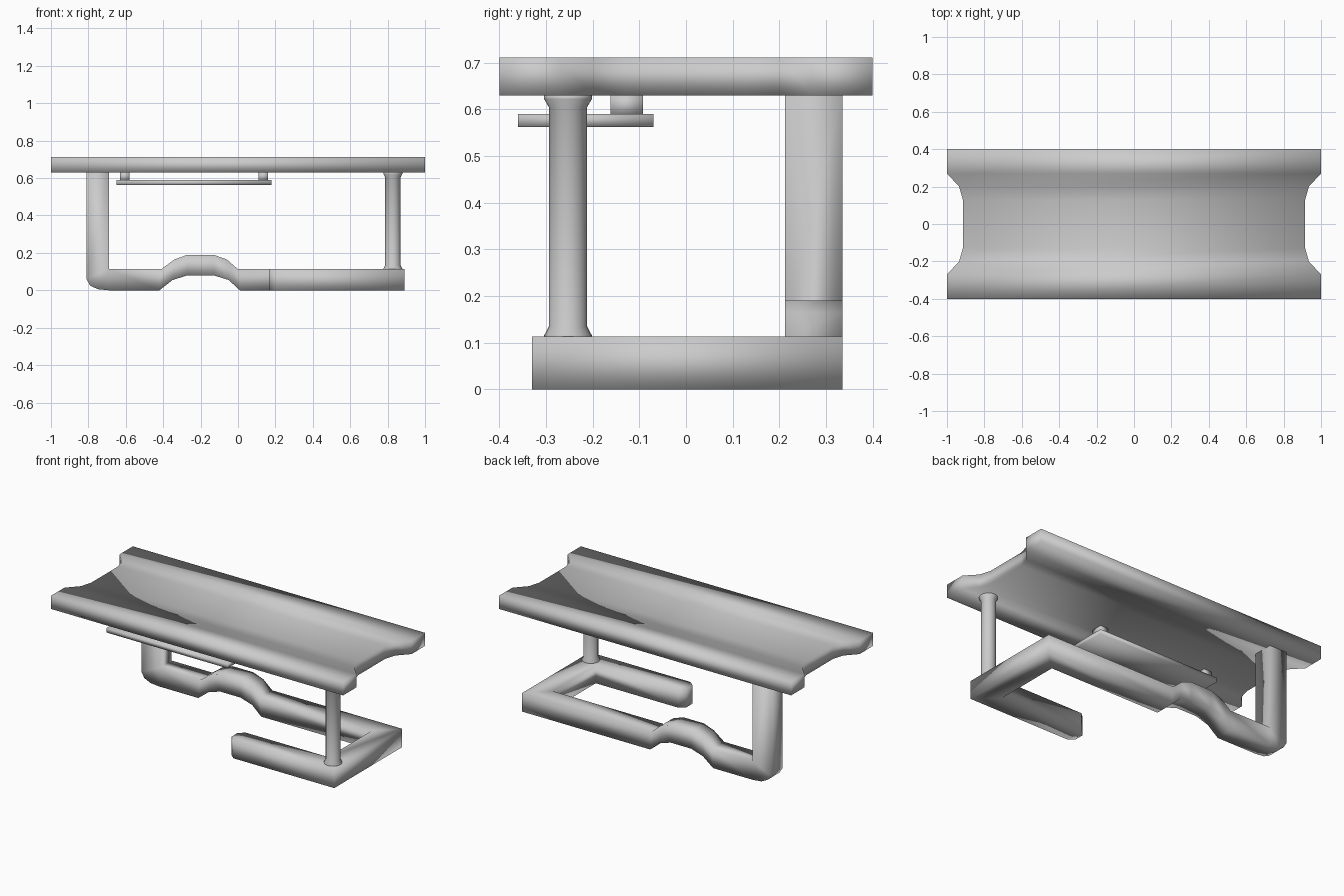
import bpy
import math

cube = bpy.data.objects.get("Cube")
if cube:
    bpy.data.objects.remove(cube, do_unlink=True)

import bmesh

grey = bpy.data.materials.new("light_grey")
grey.use_nodes = True
colour = (0.6, 0.6, 0.6, 1)
grey.diffuse_color = colour
bsdf = next(n for n in grey.node_tree.nodes if n.type == 'BSDF_PRINCIPLED')
bsdf.inputs["Base Color"].default_value = colour
bsdf.inputs["Roughness"].default_value = 0.6


def loft(name, rings):
    """Skin a chain of equal rings, cap both ends and shade smooth."""
    bm = bmesh.new()
    loops = [[bm.verts.new(p) for p in ring] for ring in rings]
    n = len(loops[0])
    for a, b in zip(loops, loops[1:]):
        for i in range(n):
            j = (i + 1) % n
            bm.faces.new((a[i], a[j], b[j], b[i]))
    bm.faces.new(loops[0])
    bm.faces.new(loops[-1])
    bmesh.ops.remove_doubles(bm, verts=bm.verts[:], dist=0.0005)
    bmesh.ops.recalc_face_normals(bm, faces=bm.faces[:])
    for f in bm.faces:
        f.smooth = True
    mesh = bpy.data.meshes.new(name)
    bm.to_mesh(mesh)
    bm.free()
    mesh.materials.append(grey)
    obj = bpy.data.objects.new(name, mesh)
    bpy.context.collection.objects.link(obj)
    return obj


def slab_ring(x0, x1, y, z0, z1):
    return [(x0, y, z0), (x1, y, z0), (x1, y, z1), (x0, y, z1)]


def box(name, x0, x1, y0, y1, z0, z1):
    return loft(name, [slab_ring(x0, x1, y, z0, z1) for y in (y0, y1)])


# Table top: slab with notched ends, symmetric front to back
half = [(1, 0.4), (1, 0.27), (0.935, 0.2), (0.915, 0.13)]
outline = half + [(x, -y) for x, y in reversed(half)]
loft("table_top", [slab_ring(-x, x, y, 0.63, 0.712) for x, y in outline])

# Base frame: upright, back rail with arch, side rail and front arm in one sweep
BACK, INNER, TOP = 0.335, 0.212, 0.113
rail = [  # lower x, z and upper x, z
    (-0.81, 0.635, -0.69, 0.635),
    (-0.81, 0.06, -0.69, TOP),
    (-0.79, 0.025, -0.69, TOP),
    (-0.75, 0.006, -0.69, TOP),
    (-0.69, 0, -0.69, TOP),
    (-0.42, 0, -0.41, TOP),
    (-0.35, 0.055, -0.34, 0.165),
    (-0.27, 0.08, -0.27, 0.19),
    (-0.13, 0.08, -0.13, 0.19),
    (-0.05, 0.055, -0.06, 0.165),
    (0.01, 0, 0, TOP),
]
plan = [  # outer x, y and inner x, y
    (0.89, BACK, 0.765, INNER),
    (0.89, -0.33, 0.765, -0.21),
    (0.2, -0.33, 0.2, -0.21),
    (0.165, -0.3, 0.165, -0.24),
]
rings = [[(a, BACK, b), (c, BACK, d), (c, INNER, d), (a, INNER, b)]
         for a, b, c, d in rail]
rings += [[(a, b, 0), (a, b, TOP), (c, d, TOP), (c, d, 0)]
          for a, b, c, d in plan]
loft("base_frame", rings)

# Round front post with flared ends
profile = [(0.051, 0.11), (0.051, 0.116), (0.041, 0.135),
           (0.041, 0.605), (0.051, 0.622), (0.051, 0.632)]
SIDES = 20
turns = [2 * math.pi * i / SIDES for i in range(SIDES)]
loft("front_post", [[(0.828 + r * math.cos(t), -0.253 + r * math.sin(t), z)
                     for t in turns] for r, z in profile])

# Thin shelf hung under the top on two pegs
box("hanging_shelf", -0.65, 0.18, -0.36, -0.07, 0.563, 0.59)
for side, x in (("right", -0.605), ("left", 0.135)):
    box(side + "_shelf_peg", x - 0.026, x + 0.026, -0.162, -0.092, 0.585, 0.635)
